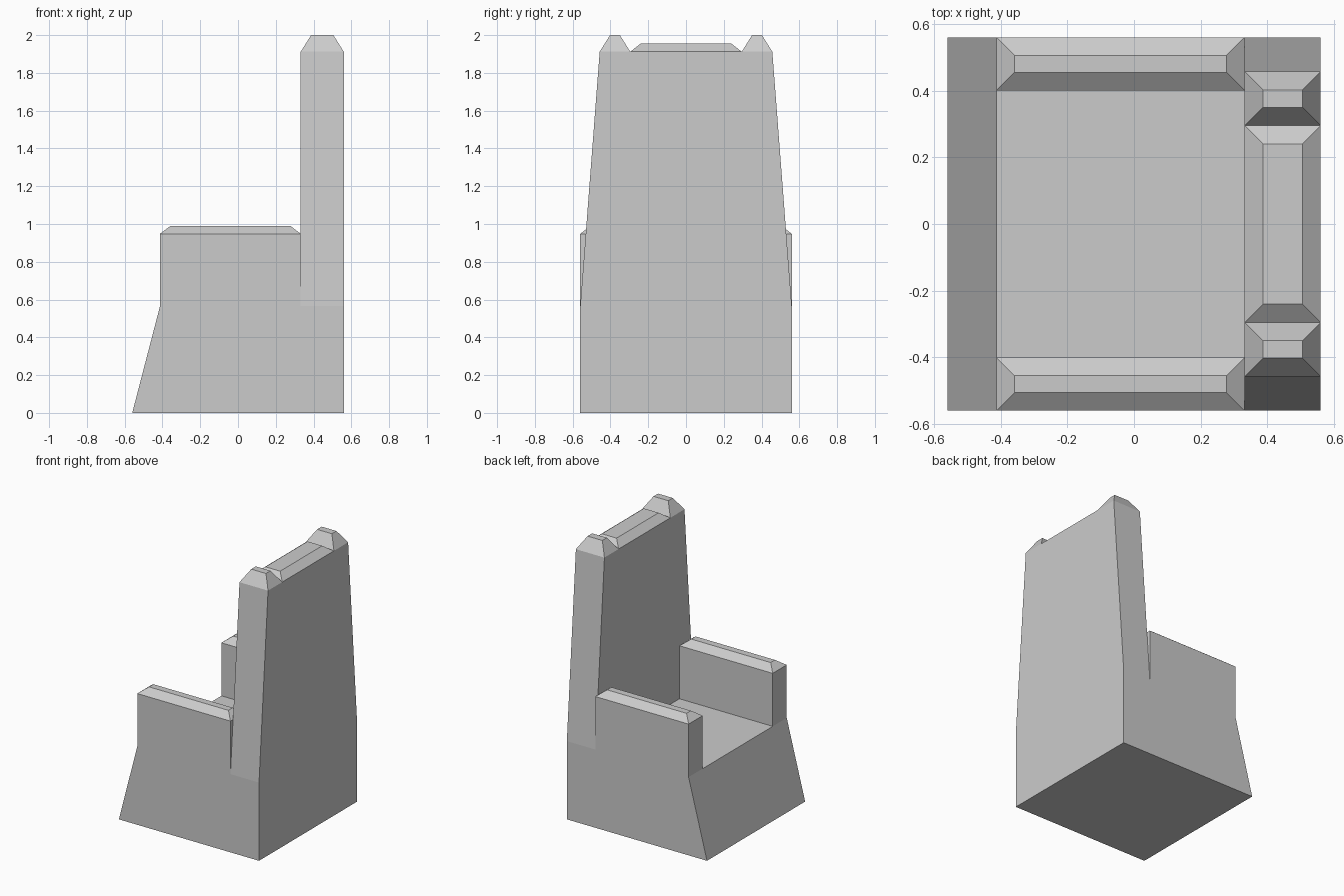
import bpy

cube = bpy.data.objects.get("Cube")
if cube:
    bpy.data.objects.remove(cube, do_unlink=True)

# Single plain stone colour
stone = bpy.data.materials.new("light grey stone")
stone.use_nodes = True
GREY = (0.6, 0.6, 0.6, 1.0)
stone.diffuse_color = GREY
stone.node_tree.nodes["Principled BSDF"].inputs["Base Color"].default_value = GREY


def loft(name, levels):
    """Closed solid through stacked rectangles (x0, x1, y0, y1, z)."""
    verts, faces = [], [(3, 2, 1, 0)]
    for x0, x1, y0, y1, z in levels:
        verts += [(x0, y0, z), (x1, y0, z), (x1, y1, z), (x0, y1, z)]
    for k in range(len(levels) - 1):
        a, b = 4 * k, 4 * k + 4
        for i in range(4):
            j = (i + 1) % 4
            faces.append((a + i, a + j, b + j, b + i))
    top = len(verts) - 4
    faces.append(tuple(range(top, top + 4)))
    mesh = bpy.data.meshes.new(name)
    mesh.from_pydata(verts, [], faces)
    mesh.materials.append(stone)
    obj = bpy.data.objects.new(name, mesh)
    bpy.context.collection.objects.link(obj)
    return obj


def chamfered(name, x, y, z0, z1, z2, inset=0.055):
    """Block from z0 to z1 with a bevelled cap up to z2."""
    cap = (x[0] + inset, x[1] - inset, y[0] + inset, y[1] - inset, z2)
    foot = [(*x, *y, z0)] if z0 < z1 else []
    return loft(name, foot + [(*x, *y, z1), cap])


HALF = 0.56
SEAT_Z, BACK_Z = 0.565, 1.912
FRONT_X, BACK_X = -0.413, 0.332
back_x = (BACK_X, HALF)

# Seat base with a sloping front
loft("seat_base", [(-HALF, HALF, -HALF, HALF, 0),
                   (FRONT_X, HALF, -HALF, HALF, SEAT_Z)])

# Tall backrest, tapering towards the top
loft("backrest", [(*back_x, -HALF, HALF, SEAT_Z),
                  (*back_x, -0.457, 0.457, BACK_Z)])

# Bevelled rail between the two corner finials
chamfered("top_rail", back_x, (-0.295, 0.295), BACK_Z, BACK_Z, 1.955)

# Armrests and finials on both sides
for side, sign in (("left", 1), ("right", -1)):
    arm_y = sorted((sign * 0.4, sign * HALF))
    chamfered(side + "_armrest", (FRONT_X, BACK_X), arm_y, SEAT_Z, 0.948, 0.99)
    post_y = sorted((sign * 0.295, sign * 0.457))
    chamfered(side + "_finial", back_x, post_y, BACK_Z, BACK_Z, 2.0)
